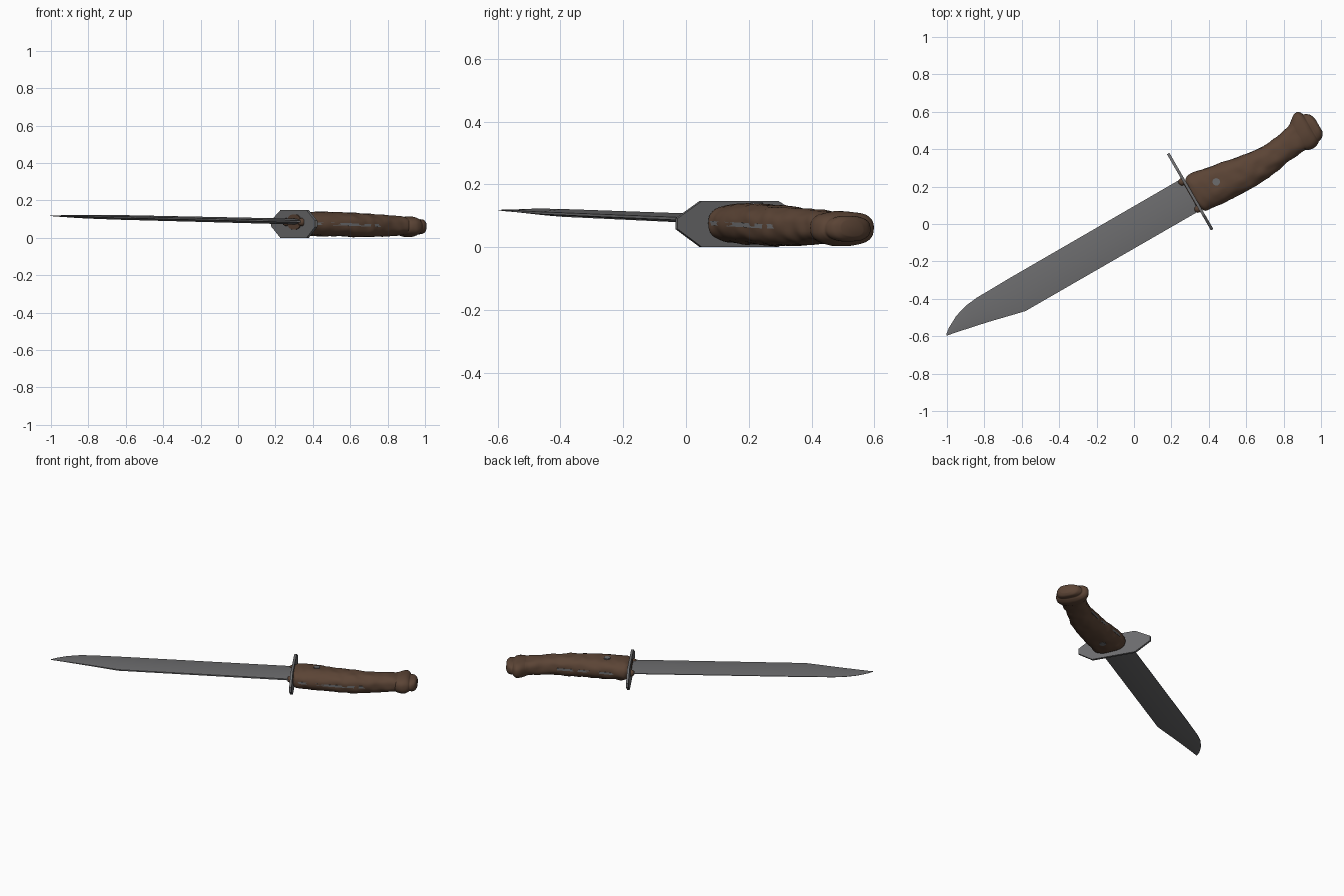
import bpy, bmesh, math
from mathutils import Vector, noise

if "Cube" in bpy.data.objects:
    bpy.data.objects.remove(bpy.data.objects["Cube"])

ANG = math.radians(30)
CA, SA = math.cos(ANG), math.sin(ANG)


def place(u, v, z):
    """u runs along the knife, v across it; turn both 30 degrees about z."""
    return Vector((u * CA - v * SA, u * SA + v * CA, z))


def material(name, rgb):
    m = bpy.data.materials.new(name)
    m.diffuse_color = (*rgb, 1)
    m.use_nodes = True
    m.node_tree.nodes["Principled BSDF"].inputs["Base Color"].default_value = m.diffuse_color
    return m


steel = material("steel grey", (0.15, 0.15, 0.155))
wood = material("brown wood", (0.105, 0.058, 0.036))


def loft(name, rings, mat, angle=35):
    """Skin a row of (u, v, z) rings and cap both ends."""
    bm = bmesh.new()
    rows = [[bm.verts.new(place(*p)) for p in r] for r in rings]
    n = len(rows[0])
    for a, b in zip(rows, rows[1:]):
        for i in range(n):
            j = (i + 1) % n
            bm.faces.new((a[i], a[j], b[j], b[i]))
    bm.faces.new(rows[0])
    bm.faces.new(rows[-1])
    bmesh.ops.recalc_face_normals(bm, faces=bm.faces)
    me = bpy.data.meshes.new(name)
    bm.to_mesh(me)
    bm.free()
    me.materials.append(mat)
    ob = bpy.data.objects.new(name, me)
    bpy.context.collection.objects.link(ob)
    bpy.ops.object.select_all(action='DESELECT')
    ob.select_set(True)
    bpy.context.view_layer.objects.active = ob
    bpy.ops.object.shade_smooth_by_angle(angle=math.radians(angle))
    return ob


def oval(u, v0, v1, z0, z1, n=40, power=2.5, rough=0.0):
    """Superellipse ring filling the given v and z range."""
    ring = []
    for i in range(n):
        t = 2 * math.pi * i / n
        c, s = math.cos(t), math.sin(t)
        c = math.copysign(abs(c) ** (2 / power), c)
        s = math.copysign(abs(s) ** (2 / power), s)
        v = (v0 + v1) / 2 + c * (v1 - v0) / 2
        z = (z0 + z1) / 2 + s * (z1 - z0) / 2
        k = rough * noise.noise(Vector((u, v, z)) * 22)
        ring.append((u, v + c * k, max(0.001, z + s * k)))
    return ring


def smooth_rows(rows, steps):
    """Catmull-Rom interpolation through rows of numbers."""
    out = []
    for i in range(len(rows) - 1):
        p0, p1 = rows[max(i - 1, 0)], rows[i]
        p2, p3 = rows[i + 1], rows[min(i + 2, len(rows) - 1)]
        for k in range(steps):
            t = k / steps
            out.append([0.5 * (2 * b + (c - a) * t + (2 * a - 5 * b + 4 * c - d) * t * t
                               + (3 * b - a - 3 * c + d) * t ** 3)
                        for a, b, c, d in zip(p0, p1, p2, p3)])
    out.append(rows[-1])
    return out


# Blade: u, spine v, edge v, half thickness; rises slightly to the tip
blade = [(-1.165, -.017, -.010, .001), (-1.135, -.022, .014, .003),
         (-1.068, -.036, .050, .005), (-.997, -.051, .071, .008),
         (-.925, -.067, .079, .010), (-.786, -.101, .081, .012),
         (-.735, -.113, .082, .0125), (.345, -.114, .083, .0155)]
rings = []
for u, lo, hi, t in blade:
    zc = 0.087 + 0.031 * (0.345 - u) / 1.51
    mid = lo + (hi - lo) * 0.45
    e, s = t * 0.12, t * 0.3
    rings.append([(u, lo, zc - s), (u, mid, zc - t), (u, hi, zc - e),
                  (u, hi, zc + e), (u, mid, zc + t), (u, lo, zc + s)])
loft("blade", rings, steel)

# Guard: thin octagonal plate
octagon = [(-.235, .058), (-.145, 0), (.135, 0), (.235, .062),
           (.235, .092), (.135, .148), (-.145, .148), (-.235, .092)]
loft("guard", [[(u, v, z) for v, z in octagon] for u in (.339, .354)], steel, 20)

# Handle: u, v range, z range
handle = [(.350, -.110, .060, .030, .125), (.366, -.128, .074, .020, .134),
          (.390, -.132, .080, .015, .138), (.457, -.139, .070, .011, .139),
          (.600, -.148, .043, .007, .136), (.720, -.146, .022, .004, .131),
          (.830, -.133, .014, .006, .125), (.940, -.118, .032, .011, .117),
          (1.000, -.115, .055, .013, .111)]
profile = smooth_rows(handle, 8)
loft("handle", [oval(*r, rough=.006) for r in profile], wood, 60)

# Pommel: swollen collar with a smaller rounded cap
pommel = [(.985, -.112, .045, .016, .107), (1.005, -.124, .060, .008, .112),
          (1.030, -.130, .078, .004, .115), (1.052, -.126, .083, .005, .114),
          (1.068, -.119, .072, .013, .107), (1.077, -.112, .055, .020, .099),
          (1.090, -.110, .050, .019, .100), (1.108, -.098, .034, .022, .097),
          (1.120, -.075, .005, .034, .085)]
loft("pommel", [oval(*r, rough=.003) for r in smooth_rows(pommel, 4)], wood, 60)

# Tang: steel strip just showing along both edges of the handle
tang = [r for r in profile if .36 < r[0] < .81]
rings = []
for u, v0, v1, z0, z1 in tang:
    zc = (z0 + z1) / 2
    a, b = v0 - .001, v1 + .001
    rings.append([(u, a, zc - .007), (u, b, zc - .007), (u, b, zc + .007), (u, a, zc + .007)])
loft("tang", rings, steel)

# Rivet through the handle
ring = [(.4935 + .02 * math.cos(i * math.pi / 8), -.025 + .02 * math.sin(i * math.pi / 8))
        for i in range(16)]
loft("rivet", [[(u, v, z) for u, v in ring] for z in (.008, .142)], steel)

# Wooden collar and two lumps in front of the guard
loft("front_collar", [oval(.336, -.085, .055, .045, .125), oval(.345, -.090, .060, .042, .128)], wood)
for name, v in (("upper_lump", .066), ("lower_lump", -.100)):
    rows = [(.316, .008), (.322, .017), (.332, .021), (.345, .021)]
    loft(name, [oval(u, v - r, v + r, .084 - r, .084 + r, n=16, power=2) for u, r in rows], wood, 60)
